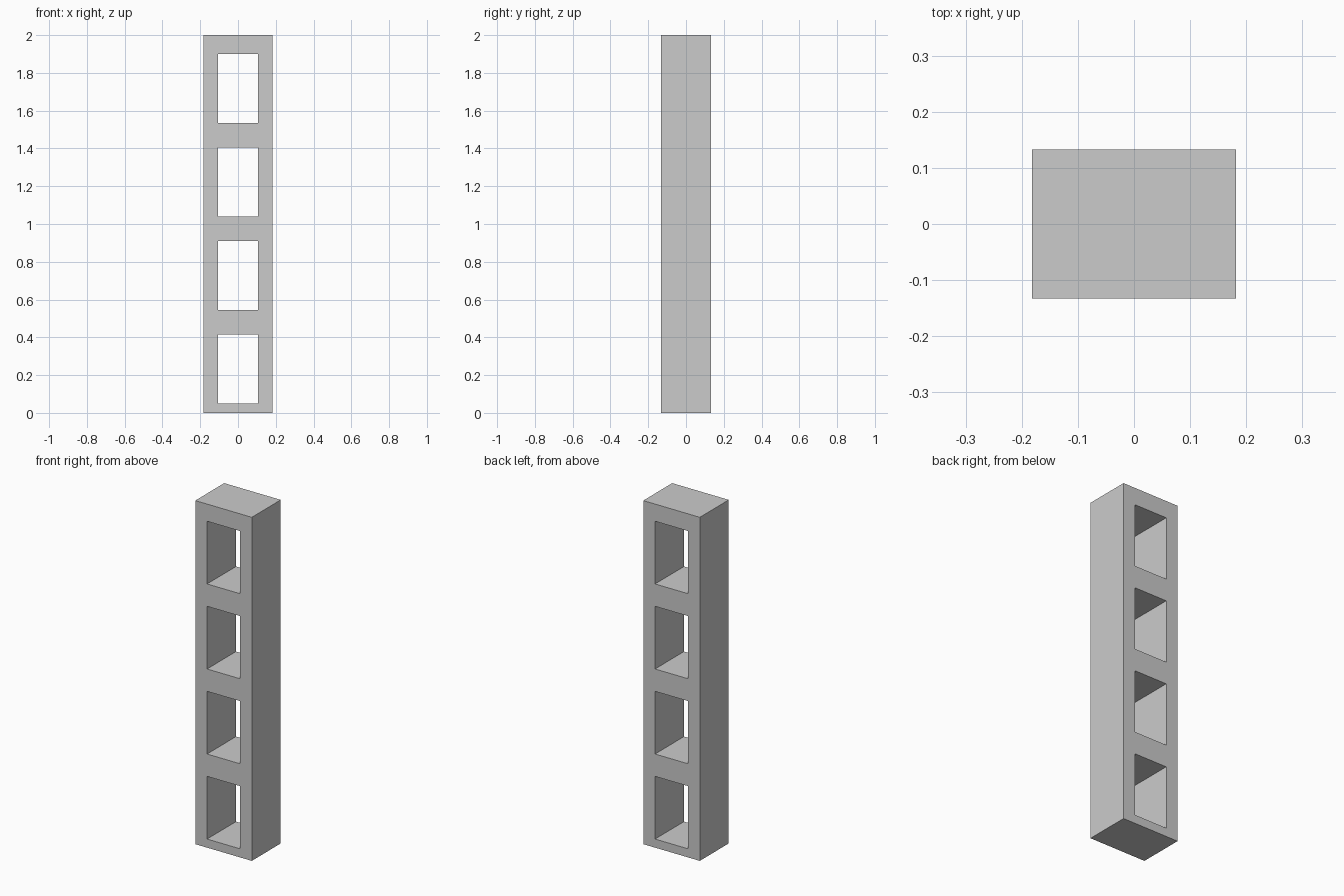
import bpy
import bmesh
import math

if "Cube" in bpy.data.objects:
    bpy.data.objects.remove(bpy.data.objects["Cube"])

HALF_W, HALF_D, HEIGHT = 0.182, 0.133, 2.0
HOLE_HALF, HOLE_H, FIRST, PITCH, COUNT = 0.106, 0.365, 0.05, 0.495, 4

# Grid lines of the front face: columns, then sill and head of every opening
xs = [-HALF_W, -HOLE_HALF, HOLE_HALF, HALF_W]
zs = [0.0]
for i in range(COUNT):
    sill = FIRST + i * PITCH
    zs += [sill, sill + HOLE_H]
zs.append(HEIGHT)

bm = bmesh.new()
grid = [[bm.verts.new((x, -HALF_D, z)) for x in xs] for z in zs]

# Solid front cells, leaving the openings out
for r in range(len(zs) - 1):
    for c in range(3):
        if c == 1 and r % 2 == 1:
            continue
        bm.faces.new((grid[r][c], grid[r][c + 1], grid[r + 1][c + 1], grid[r + 1][c]))

# Extrude to the back, which also makes the linings of the openings
ext = bmesh.ops.extrude_face_region(bm, geom=bm.faces[:], use_keep_orig=True)
back = [v for v in ext["geom"] if isinstance(v, bmesh.types.BMVert)]
bmesh.ops.translate(bm, verts=back, vec=(0, 2 * HALF_D, 0))
bmesh.ops.recalc_face_normals(bm, faces=bm.faces[:])

# Frame with through openings
mesh = bpy.data.meshes.new("slotted_post")
bm.to_mesh(mesh)
bm.free()
post = bpy.data.objects.new("slotted_post", mesh)
bpy.context.collection.objects.link(post)
